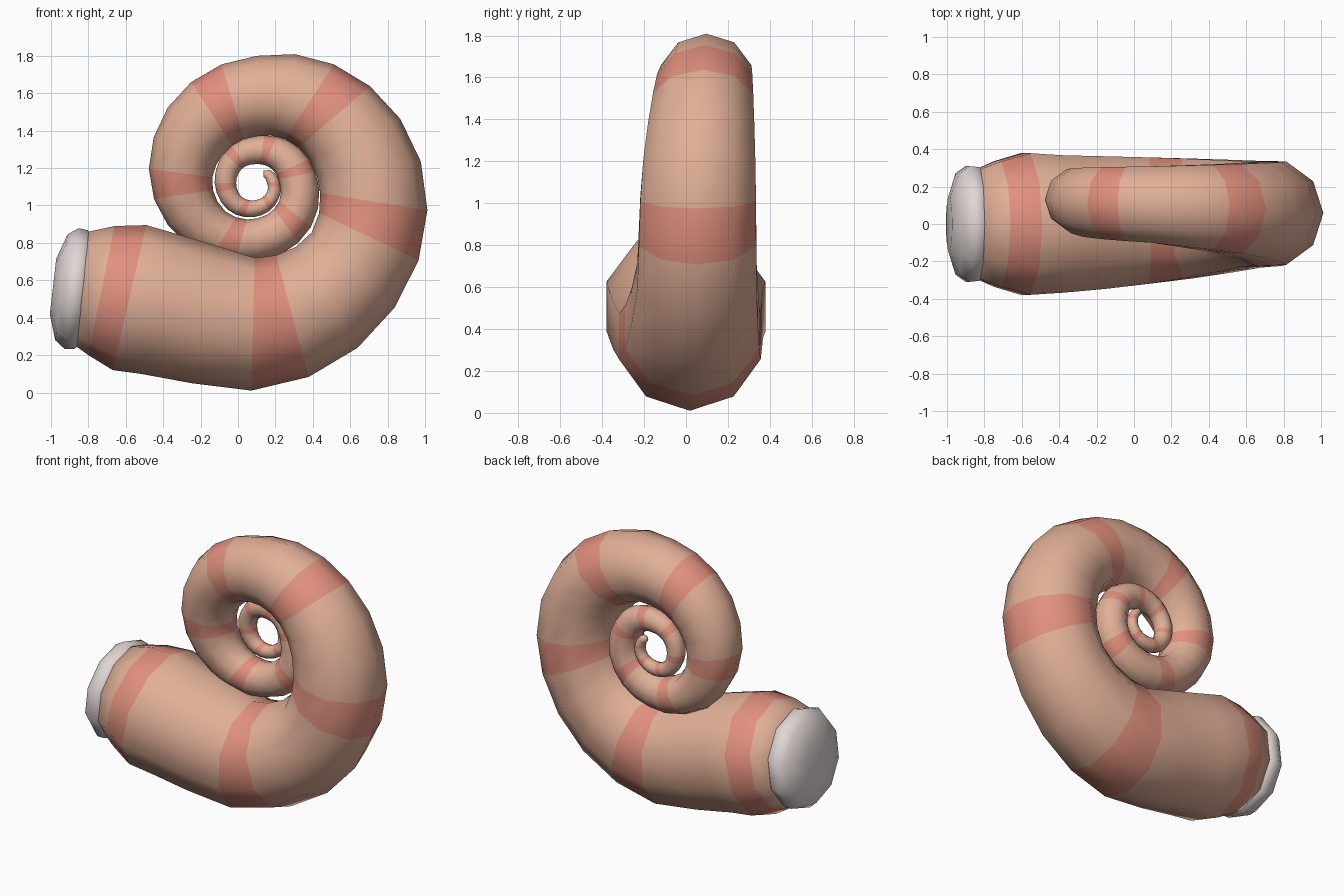
import bpy, bmesh, math
from mathutils import Vector

if "Cube" in bpy.data.objects:
    bpy.data.objects.remove(bpy.data.objects["Cube"])

SIDES = 10
CX, CZ = 0.10, 1.12          # centre of the coil

def material(name, rgb):
    m = bpy.data.materials.new(name)
    m.diffuse_color = (*rgb, 1)
    m.use_nodes = True
    m.node_tree.nodes["Principled BSDF"].inputs["Base Color"].default_value = m.diffuse_color
    return m

skin = material("tan", (0.75, 0.43, 0.31))
stripe = material("salmon", (0.75, 0.28, 0.21))
white = material("off white", (0.75, 0.68, 0.66))

# coil: outer and inner distance from the centre, every 45 degrees from -90
OUTER = [1.11, 1.0, .905, .785, .68, .63, .572, .49, .42, .38, .33, .29, .25,
         .235, .225, .21, .18, .15, .125, .10]
INNER = [.40, .40, .33, .29, .25, .235, .24, .225, .19, .16, .12, .11, .10,
         .11, .11, .11, .09, .075, .055, .05]

def sample(table, deg):
    t = min(max((deg + 90) / 45, 0), len(table) - 1.001)
    i = int(t)
    return table[i] + (table[i + 1] - table[i]) * (t - i)

# straight part of the body: (outer x, outer z, inner x, inner z)
lines = [(-.87, .25, -.80, .86), (-.80, .20, -.66, .89), (-.67, .12, -.49, .895),
         (-.52, .10, -.30, .84), (-.25, .05, -.10, .78)]
deg = -91.5
while deg < 766:
    a = math.radians(deg)
    ro, ri = sample(OUTER, deg), sample(INNER, deg)
    lines.append((CX + ro * math.cos(a), CZ + ro * math.sin(a),
                  CX + ri * math.cos(a), CZ + ri * math.sin(a)))
    deg += 16.5 if deg < 365 else 14.1

def finish(name, bm, mats):
    bmesh.ops.recalc_face_normals(bm, faces=bm.faces)
    me = bpy.data.meshes.new(name)
    bm.to_mesh(me)
    bm.free()
    for m in mats:
        me.materials.append(m)
    for p in me.polygons:
        p.use_smooth = True
    ob = bpy.data.objects.new(name, me)
    bpy.context.collection.objects.link(ob)
    return ob

def ring(bm, centre, out, side):
    return [bm.verts.new(centre + out * math.cos(t) + side * math.sin(t))
            for t in (math.tau * k / SIDES for k in range(SIDES))]

def bridge(bm, a, b, mat=0):
    for k in range(SIDES):
        n = (k + 1) % SIDES
        bm.faces.new((a[k], a[n], b[n], b[k])).material_index = mat

# coiled body, every fourth band is a stripe
bm = bmesh.new()
rings = []
for i, (ox, oz, ix, iz) in enumerate(lines):
    o, n = Vector((ox, 0, oz)), Vector((ix, 0, iz))
    out = (o - n) / 2
    r = out.length
    y = 0 if i < 3 else 0.61 * max(0, 0.385 - r)
    rings.append(ring(bm, (o + n) / 2 + Vector((0, y, 0)), out, Vector((0, r, 0))))
for i in range(len(rings) - 1):
    bridge(bm, rings[i], rings[i + 1], 1 if i % 4 == 1 else 0)
bm.faces.new(rings[0])
# rounded tip
mid = sum((v.co for v in rings[-1]), Vector()) / SIDES
prev = sum((v.co for v in rings[-2]), Vector()) / SIDES
tip = bm.verts.new(mid + (mid - prev).normalized() * 0.02)
for k in range(SIDES):
    bm.faces.new((rings[-1][k], rings[-1][(k + 1) % SIDES], tip))
finish("coiled_body", bm, [skin, stripe])

# domed end cap, profile of (radius, depth)
bm = bmesh.new()
up = Vector((.07, 0, .61)).normalized()
axis = Vector((-up.z, 0, up.x))
base = Vector((-.84, 0, .55))
caps = [ring(bm, base + axis * d, up * r, Vector((0, r, 0)))
        for r, d in ((.29, -.03), (.32, 0), (.325, .05), (.285, .105), (.15, .15))]
for a, b in zip(caps, caps[1:]):
    bridge(bm, a, b)
bm.faces.new(caps[0])
bm.faces.new(caps[-1])
finish("end_cap", bm, [white])
